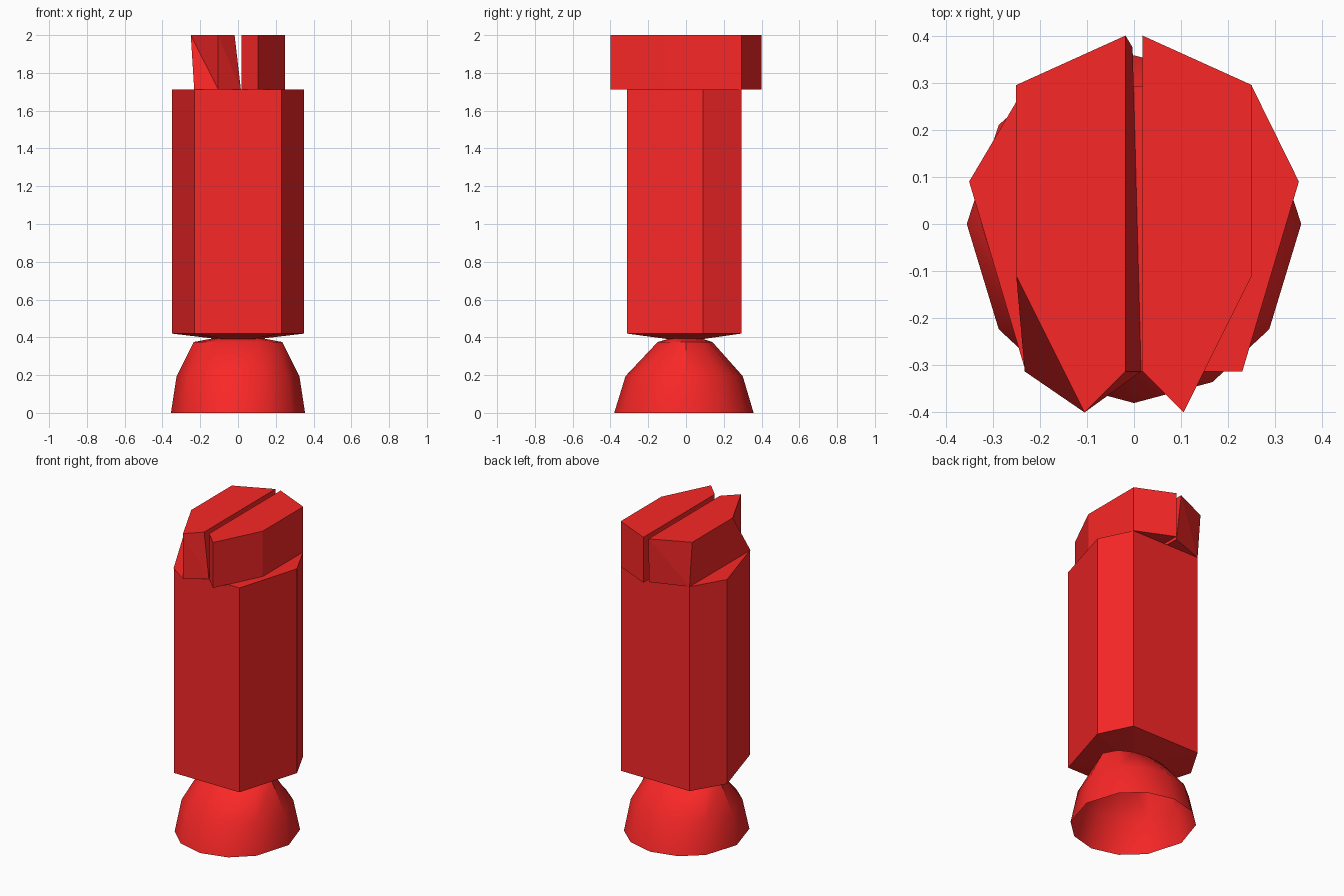
import bpy, bmesh
from math import sin, cos, radians

if "Cube" in bpy.data.objects:
    bpy.data.objects.remove(bpy.data.objects["Cube"])

red = bpy.data.materials.new("red")
red.diffuse_color = (0.95, 0.02, 0.02, 1)
red.use_nodes = True
red.node_tree.nodes["Principled BSDF"].inputs["Base Color"].default_value = red.diffuse_color


def loft(name, rings, bottom=None, top=None):
    """Join rings of 3D points; an end is left open (None), 'flat', or a fan to a tip point."""
    bm = bmesh.new()
    loops = [[bm.verts.new(p) for p in ring] for ring in rings]
    n = len(loops[0])
    for lo, hi in zip(loops, loops[1:]):
        for i in range(n):
            j = (i + 1) % n
            bm.faces.new((lo[i], lo[j], hi[j]))
            bm.faces.new((lo[i], hi[j], hi[i]))
    for loop, end in ((loops[0], bottom), (loops[-1], top)):
        if end == "flat":
            bm.faces.new(loop)
        elif end:
            tip = bm.verts.new(end)
            for i in range(n):
                bm.faces.new((loop[i], loop[(i + 1) % n], tip))
    bmesh.ops.recalc_face_normals(bm, faces=bm.faces[:])
    mesh = bpy.data.meshes.new(name)
    bm.to_mesh(mesh)
    bm.free()
    mesh.materials.append(red)
    obj = bpy.data.objects.new(name, mesh)
    bpy.context.collection.objects.link(obj)
    return obj


def at(points, z):
    return [(x, y, z) for x, y in points]


# hollow rounded foot, open underneath
angles = [0, 36, 62, 90, 118, 144, 180, 216, 242, 270, 298, 324]


def foot_ring(rx, front, back, z):
    return [(rx * cos(radians(a)),
             sin(radians(a)) * (back if a < 180 else front), z) for a in angles]


foot = loft("foot", [foot_ring(0.355, 0.38, 0.358, 0),
                     foot_ring(0.325, 0.32, 0.30, 0.195),
                     foot_ring(0.235, 0.15, 0.14, 0.375)],
            top=(0, 0, 0.42))
bpy.context.view_layer.objects.active = foot
foot.select_set(True)
bpy.ops.object.shade_smooth_by_angle(angle=radians(40))

# six-sided column with a shallow pointed underside
column = [(-0.23, -0.313), (0.23, -0.313), (0.35, 0.09),
          (0.25, 0.293), (-0.23, 0.293), (-0.35, 0.09)]
loft("column", [at(column, 0.42), at(column, 1.713)],
     bottom=(0, 0, 0.378), top="flat")

# right half of the split head: straight block
right = [(0.105, -0.40), (0.25, -0.11), (0.25, 0.295), (0.018, 0.40), (0.018, -0.313)]
loft("head_right", [at(right, 1.713), at(right, 2)], bottom="flat", top="flat")

# left half of the split head: leaning block, leaving a tapering slit
left_low = [(-0.105, -0.40), (-0.232, -0.313), (-0.23, 0.293), (-0.003, 0.375), (0.015, -0.313)]
left_high = [(-x, y) for x, y in right]
loft("head_left", [at(left_low, 1.713), at(left_high, 2)], bottom="flat", top="flat")
